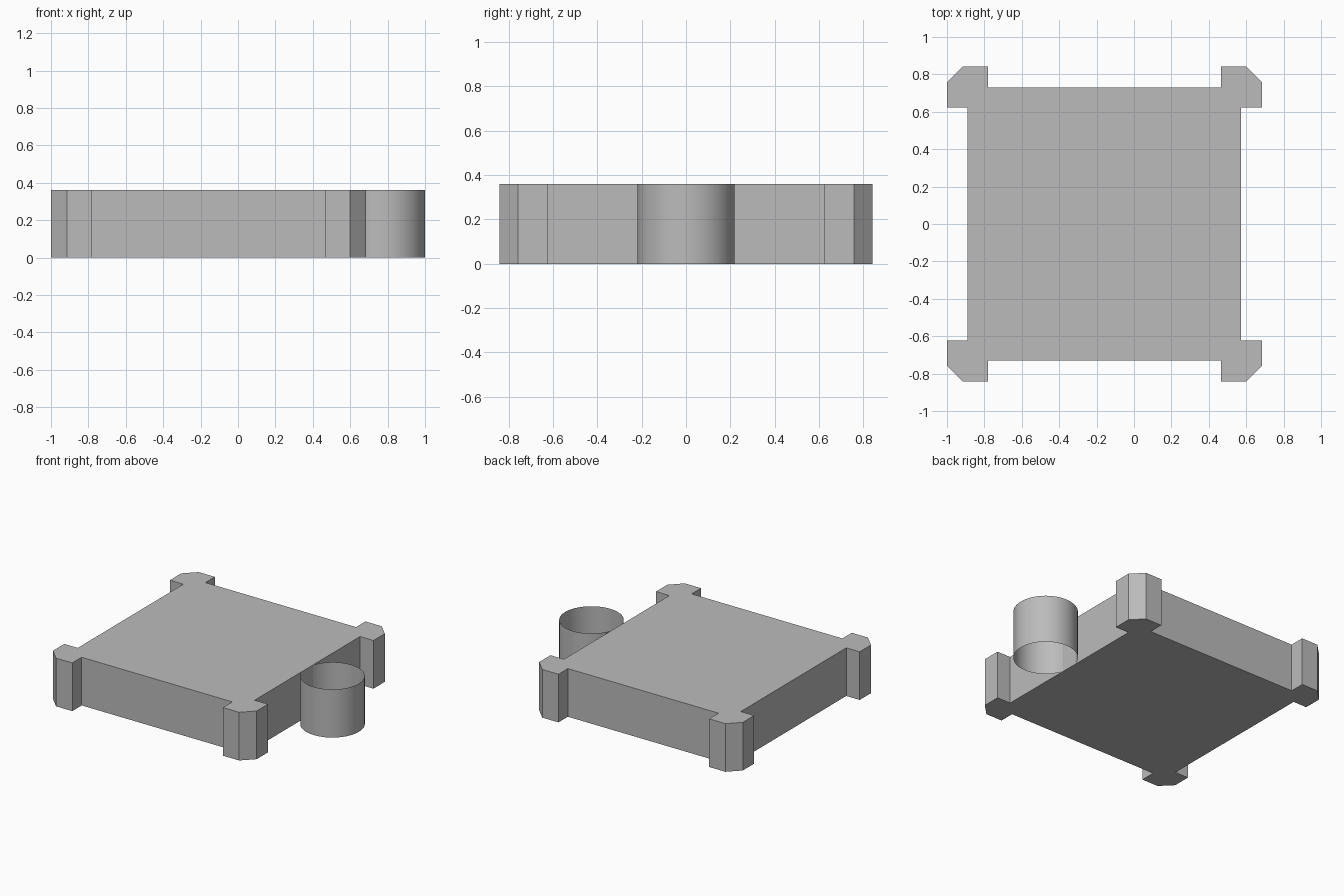
import bpy, bmesh, math

if "Cube" in bpy.data.objects:
    bpy.data.objects.remove(bpy.data.objects["Cube"])

H = 0.36          # common height
CX = -0.158       # centre of the square base

grey = bpy.data.materials.new("plain grey")
grey.diffuse_color = (0.5, 0.5, 0.5, 1)
grey.use_nodes = True
grey.node_tree.nodes["Principled BSDF"].inputs["Base Color"].default_value = grey.diffuse_color


def finish(bm, name):
    bmesh.ops.recalc_face_normals(bm, faces=bm.faces)
    me = bpy.data.meshes.new(name)
    bm.to_mesh(me)
    bm.free()
    me.materials.append(grey)
    ob = bpy.data.objects.new(name, me)
    bpy.context.collection.objects.link(ob)
    return ob


# square base with chamfered corner posts: one corner profile turned four times
corner = [(0.731, 0.623), (0.842, 0.623), (0.842, 0.757),
          (0.757, 0.842), (0.623, 0.842), (0.623, 0.731)]
bm = bmesh.new()
outline = []
for i in range(4):
    c, s = round(math.cos(i * math.pi / 2)), round(math.sin(i * math.pi / 2))
    outline += [bm.verts.new((CX + c * x - s * y, s * x + c * y, 0)) for x, y in corner]
floor = bm.faces.new(outline)
top = bmesh.ops.extrude_face_region(bm, geom=[floor], use_keep_orig=True)
bmesh.ops.translate(bm, vec=(0, 0, H),
                    verts=[v for v in top["geom"] if isinstance(v, bmesh.types.BMVert)])
finish(bm, "base_with_corner_posts")

# thin round tower wall, open at both ends
bm = bmesh.new()
bmesh.ops.create_cone(bm, cap_ends=False, segments=64, radius1=0.2185, radius2=0.2185, depth=H)
bmesh.ops.translate(bm, vec=(0.7815, 0, H / 2), verts=bm.verts)
for f in bm.faces:
    f.smooth = True
finish(bm, "round_tower_wall")
